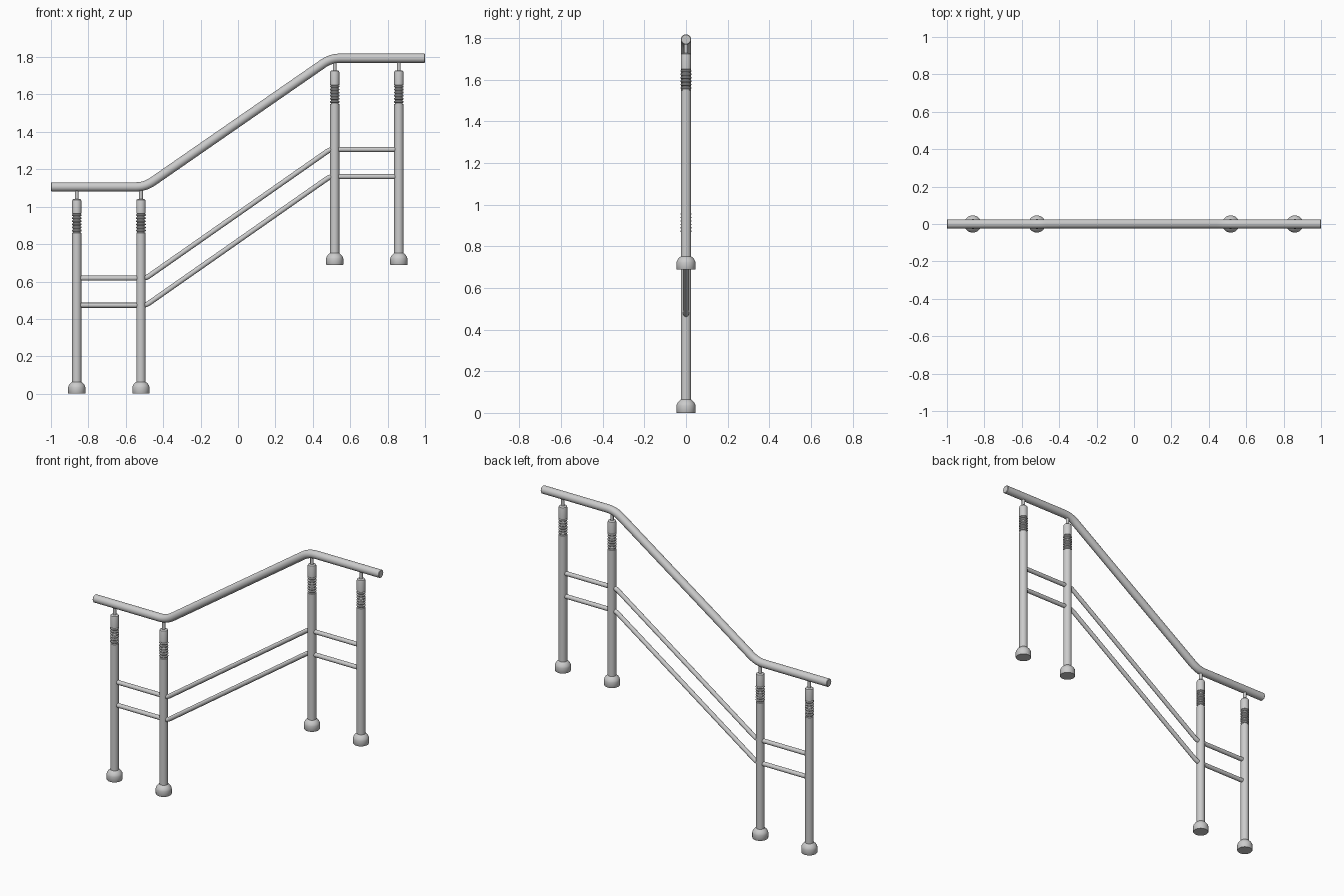
import bpy, bmesh, math
from mathutils import Vector

if "Cube" in bpy.data.objects:
    bpy.data.objects.remove(bpy.data.objects["Cube"])

RISE = 0.688


def smooth(ob):
    bpy.ops.object.select_all(action='DESELECT')
    ob.select_set(True)
    bpy.context.view_layer.objects.active = ob
    bpy.ops.object.shade_smooth_by_angle(angle=math.radians(35))


def rings_to_object(name, rings, loc=(0, 0, 0)):
    """Skin a list of vertex rings into a capped solid."""
    bm = bmesh.new()
    vr = [[bm.verts.new(p) for p in r] for r in rings]
    n = len(vr[0])
    for a, b in zip(vr, vr[1:]):
        for i in range(n):
            j = (i + 1) % n
            bm.faces.new((a[i], a[j], b[j], b[i]))
    bm.faces.new(vr[0][::-1])
    bm.faces.new(vr[-1])
    bmesh.ops.recalc_face_normals(bm, faces=bm.faces)
    me = bpy.data.meshes.new(name)
    bm.to_mesh(me)
    bm.free()
    ob = bpy.data.objects.new(name, me)
    ob.location = loc
    bpy.context.collection.objects.link(ob)
    smooth(ob)
    return ob


def lathe(name, profile, loc, n=32):
    rings = [[(r * math.cos(2 * math.pi * i / n), r * math.sin(2 * math.pi * i / n), z)
              for i in range(n)] for r, z in profile]
    return rings_to_object(name, rings, loc)


def tube(name, pts, radius, bend=0.05, n=24, cham=0.0):
    """Round bar in the XZ plane with softly rounded corners."""
    pts = [Vector((x, 0, z)) for x, z in pts]
    path = [pts[0]]
    for a, b, c in zip(pts, pts[1:], pts[2:]):
        p, q = b + (a - b).normalized() * bend, b + (c - b).normalized() * bend
        for k in range(7):
            t = k / 6
            path.append(p * (1 - t) ** 2 + b * 2 * t * (1 - t) + q * t * t)
    path.append(pts[-1])
    radii = [radius] * len(path)
    if cham:
        d = Vector((cham, 0, 0))
        path = [path[0], path[0] + d] + path[1:-1] + [path[-1] - d, path[-1]]
        radii = [radius - cham] + [radius] * (len(path) - 2) + [radius - cham]
    rings = []
    for i, p in enumerate(path):
        t = (path[min(i + 1, len(path) - 1)] - path[max(i - 1, 0)]).normalized()
        u = Vector((-t.z, 0, t.x))
        rings.append([p + radii[i] * (Vector((0, 1, 0)) * math.cos(2 * math.pi * k / n)
                      + u * math.sin(2 * math.pi * k / n)) for k in range(n)])
    return rings_to_object(name, rings)


# post profile: foot, shaft, ribbed collar, rounded head, support pin
profile = [(0.044, 0), (0.046, 0.003), (0.046, 0.034), (0.044, 0.042),
           (0.038, 0.052), (0.030, 0.060), (0.025, 0.064), (0.025, 0.860)]
for i in range(6):
    z = 0.862 + i * 0.0165
    profile += [(0.020, z), (0.020, z + 0.005), (0.0235, z + 0.006),
                (0.026, z + 0.0085), (0.026, z + 0.0125), (0.0235, z + 0.0155)]
profile += [(0.020, 0.961), (0.025, 0.964), (0.025, 1.030), (0.023, 1.037),
            (0.019, 1.040), (0.010, 1.041), (0.010, 1.100)]

posts = [("lower_outer_post", -0.862, 0), ("lower_inner_post", -0.519, 0),
         ("upper_inner_post", 0.517, RISE), ("upper_outer_post", 0.860, RISE)]
for name, x, z in posts:
    lathe(name, profile, (x, 0, z))

# handrail
H = 1.106
tube("handrail", [(-1, H), (-0.497, H), (0.497, H + RISE), (1, H + RISE)],
     0.0245, 0.05, 32, 0.003)

# middle bars
for name, z in (("upper_middle_bar", 0.618), ("lower_middle_bar", 0.473)):
    tube(name, [(-0.862, z), (-0.492, z), (0.492, z + RISE), (0.86, z + RISE)], 0.0135, 0.02)
